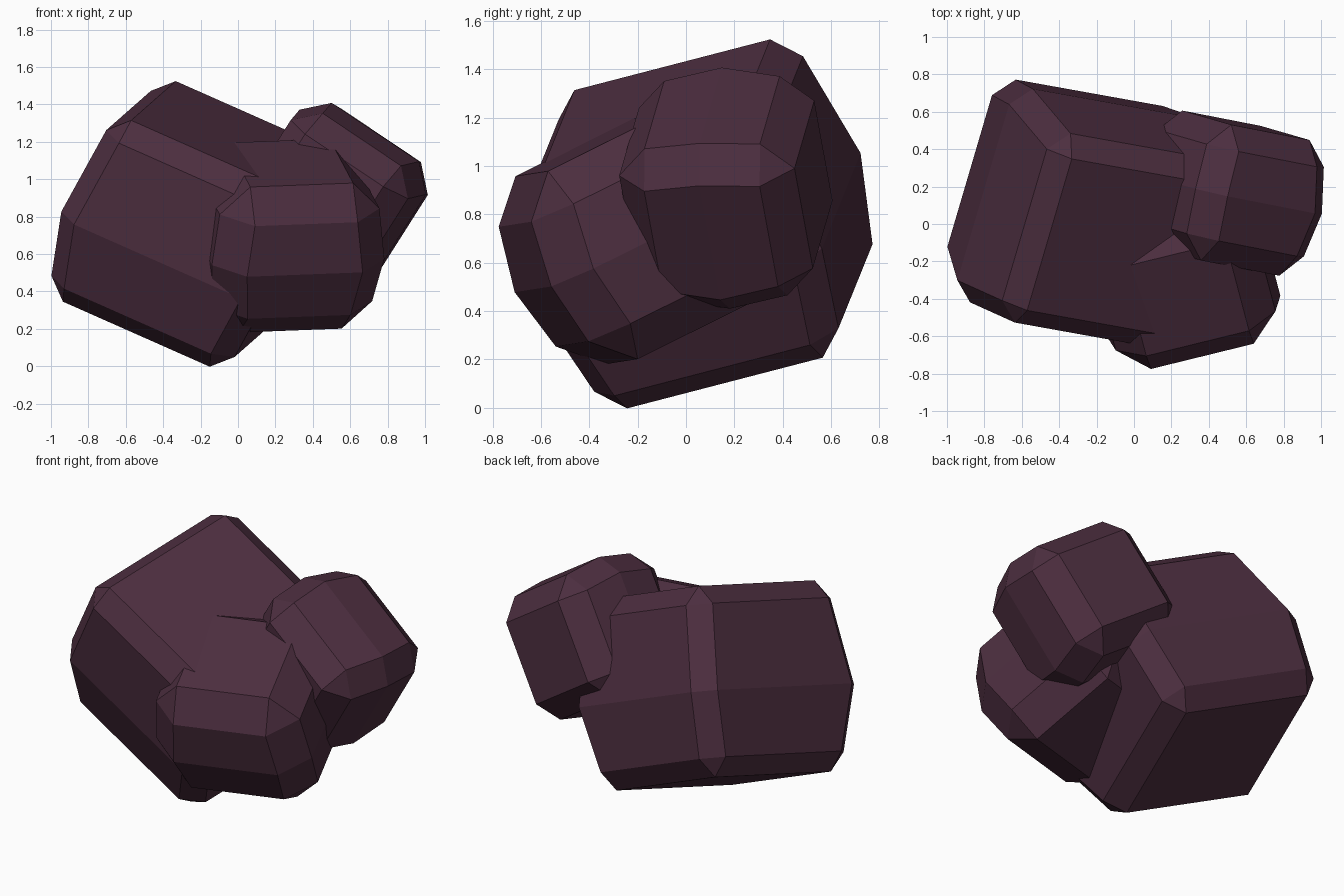
import bpy, bmesh, math
from mathutils import Vector

if "Cube" in bpy.data.objects:
    bpy.data.objects.remove(bpy.data.objects["Cube"])

plum = bpy.data.materials.new("dark_plum_stone")
plum.diffuse_color = (0.073, 0.027, 0.050, 1)
plum.use_nodes = True
plum.node_tree.nodes["Principled BSDF"].inputs["Base Color"].default_value = plum.diffuse_color


def stone(name, centre, axis, cap, flat, bevel, bulge, mid=0.0):
    """Chamfered block whose four sides bulge at a middle loop.
    flat = half sizes of the flat faces along axis, cap and side;
    bulge = extra width of the middle loop along axis and side."""
    a = Vector(axis).normalized()
    c = Vector(cap)
    c = (c - a * c.dot(a)).normalized()
    s = c.cross(a)
    fa, fc, fs = flat
    ga, gs = bulge
    local = []
    for i in (-1, 1):
        for k in (-1, 1):
            # chamfered corners
            for j in (-1, 1):
                local += [(i * fa, j * (fc + bevel), k * fs),
                          (i * fa, j * fc, k * (fs + bevel)),
                          (i * (fa + bevel), j * fc, k * fs)]
            # middle loop
            local += [(i * (fa + ga), mid, k * (fs + bevel + gs)),
                      (i * (fa + bevel + ga), mid, k * (fs + gs))]
    bm = bmesh.new()
    for x, y, z in local:
        bm.verts.new(Vector(centre) + a * x + c * y + s * z)
    bmesh.ops.convex_hull(bm, input=bm.verts[:])
    bmesh.ops.dissolve_limit(bm, angle_limit=math.radians(1.5),
                             verts=bm.verts[:], edges=bm.edges[:])
    bmesh.ops.recalc_face_normals(bm, faces=bm.faces[:])
    me = bpy.data.meshes.new(name)
    bm.to_mesh(me)
    bm.free()
    me.materials.append(plum)
    ob = bpy.data.objects.new(name, me)
    bpy.context.collection.objects.link(ob)
    return ob


# Large stone on the left
stone("large_stone", (-0.242, 0.052, 0.761), (0.903, -0.162, -0.40),
      (0.334, -0.328, 0.886), (0.435, 0.440, 0.435), 0.108, (0.06, 0.07), -0.06)
# Smaller stone at the front right
stone("front_stone", (0.247, -0.215, 0.698), (0.97, 0.238, 0.037),
      (0.065, -0.43, 0.90), (0.283, 0.275, 0.273), 0.157, (0.035, 0.05))
# Smaller stone at the back right, its bulge facing up and down
stone("upper_stone", (0.517, 0.165, 0.909), (0.82, -0.16, -0.55),
      (0.217, 0.975, 0.041), (0.255, 0.245, 0.248), 0.127, (0.03, 0.035))
